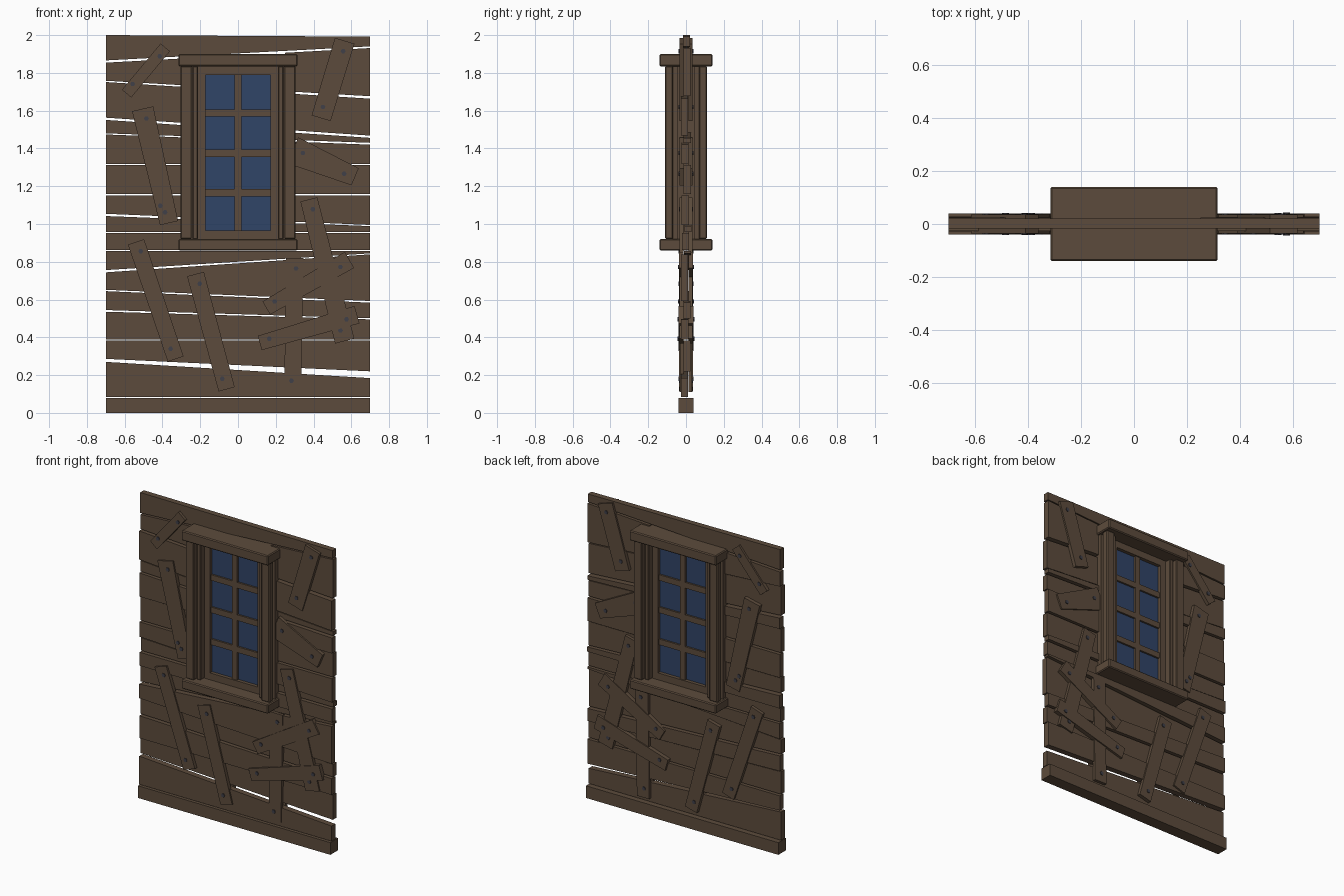
import bpy, bmesh, math, random
from mathutils import Vector
random.seed(4)


def material(name, rgb):
    m = bpy.data.materials.new(name)
    m.diffuse_color = (*rgb, 1)
    return m


WOOD = material("brown_wood", (0.108, 0.071, 0.045))
GLASS = material("navy_glass", (0.030, 0.058, 0.135))
IRON = material("dark_iron", (0.05, 0.05, 0.065))


def prism(name, pts, y0, y1, mat, bevel=0):
    """Extrude an x-z outline between two depths."""
    bm = bmesh.new()
    a = [bm.verts.new((x, y0, z)) for x, z in pts]
    b = [bm.verts.new((x, y1, z)) for x, z in pts]
    n = len(pts)
    bm.faces.new(a)
    bm.faces.new(b[::-1])
    for i in range(n):
        bm.faces.new((a[i], a[(i + 1) % n], b[(i + 1) % n], b[i]))
    bmesh.ops.recalc_face_normals(bm, faces=bm.faces)
    me = bpy.data.meshes.new(name)
    bm.to_mesh(me)
    bm.free()
    me.materials.append(mat)
    ob = bpy.data.objects.new(name, me)
    bpy.context.collection.objects.link(ob)
    if bevel:
        mod = ob.modifiers.new("bevel", "BEVEL")
        mod.width = bevel
        mod.segments = 1
    return ob


def box(name, x0, x1, y0, y1, z0, z1, mat=WOOD, bevel=0):
    return prism(name, [(x0, z0), (x1, z0), (x1, z1), (x0, z1)], y0, y1, mat, bevel)


# base beam
box("base_beam", -0.7, 0.7, -0.04, 0.04, 0, 0.08)

# siding planks: gaps between them as (z left, z right, gap left, gap right)
gaps = [
    (0.082, 0.082, .005, .005), (0.278, 0.202, .016, .036), (0.385, 0.385, .006, .006),
    (0.540, 0.498, .009, .006), (0.648, 0.588, .007, .009), (0.750, 0.842, .012, .005),
    (0.860, 0.860, .006, .006), (0.955, 0.955, .007, .007), (1.048, 0.992, .012, .006),
    (1.155, 1.155, .007, .007), (1.315, 1.315, .007, .007), (1.477, 1.425, .006, .010),
    (1.557, 1.462, .012, .012), (1.755, 1.670, .007, .013), (1.860, 1.936, .012, .009),
    (2.000, 1.992, 0, 0)]
for i in range(len(gaps) - 1):
    l0, r0, gl0, gr0 = gaps[i]
    l1, r1, gl1, gr1 = gaps[i + 1]
    bl, br, tl, tr = l0 + gl0 / 2, r0 + gr0 / 2, l1 - gl1 / 2, r1 - gr1 / 2
    lo = lambda x: bl + (br - bl) * (x + 0.7) / 1.4
    hi = lambda x: tl + (tr - tl) * (x + 0.7) / 1.4
    # planks stop at the window posts
    spans = [(-0.7, -0.25), (0.25, 0.7)] if 7 <= i <= 13 else [(-0.7, 0.7)]
    off = (0.008 if i % 2 else -0.006) + random.uniform(-0.003, 0.003)
    if i == 14:
        off = 0.002
    for a, b in spans:
        prism(f"siding_plank_{i}", [(a, lo(a)), (b, lo(b)), (b, hi(b)), (a, hi(a))],
              off - 0.019, off + 0.019, WOOD)

# patch boards on both faces: x1, z1, x2, z2, width1, width2, outer depth
boards = [
    (-.385, 1.935, -.590, 1.690, .064, .064, .035), (.565, 1.970, .440, 1.560, .108, .105, .035),
    (-.505, 1.610, -.365, 1.005, .115, .098, .037), (.290, 1.390, .620, 1.250, .150, .098, .035),
    (-.540, 0.905, -.330, 0.285, .090, .088, .036), (-.225, 0.735, -.060, 0.125, .092, .088, .036),
    (.375, 1.130, .565, 0.380, .092, .105, .034), (.300, 0.820, .290, 0.110, .092, .090, .032),
    (.150, 0.555, .590, 0.810, .080, .098, .038), (.115, 0.370, .630, 0.520, .078, .096, .040)]
for i, (x1, z1, x2, z2, w1, w2, d) in enumerate(boards):
    p, q = Vector((x1, z1)), Vector((x2, z2))
    u = (q - p).normalized()
    n = Vector((-u.y, u.x))
    quad = [p + n * w1 / 2, p - n * w1 / 2, q - n * w2 / 2, q + n * w2 / 2]
    nails = [p + u * 0.055 + n * 0.008, q - u * 0.06 - n * 0.008]
    if i == 2:
        nails.append(q - u * 0.1 - n * 0.025)
    for s in (-1, 1):
        prism(f"patch_board_{i}", quad, s * 0.012, s * d, WOOD)
        for c in nails:
            ring = [(c.x + .013 * math.cos(k * math.pi / 3), c.y + .013 * math.sin(k * math.pi / 3))
                    for k in range(6)]
            prism("nail", ring, s * (d - 0.004), s * (d + 0.004), IRON)

# window head and sill
box("window_sill", -.315, .315, -.14, .14, .86, .92, WOOD, .006)
box("window_head", -.315, .315, -.14, .14, 1.835, 1.90, WOOD, .006)

# grooved side posts, inner jambs and casing
for s in (-1, 1):
    for f in (-1, 1):
        box("outer_post", *sorted((s * .245, s * .305)), *sorted((f * .068, f * .11)), .92, 1.835, WOOD, .005)
    box("post_core", *sorted((s * .235, s * .285)), -.075, .075, .92, 1.835)
    box("post_rear", *sorted((s * .245, s * .300)), -.045, .045, .92, 1.835)
    box("inner_post", *sorted((s * .213, s * .240)), -.085, .085, .92, 1.835, WOOD, .004)
    box("casing_side", *sorted((s * .172, s * .216)), -.045, .045, .92, 1.835)
box("casing_top", -.172, .172, -.045, .045, 1.79, 1.835)
box("casing_bottom", -.172, .172, -.045, .045, .92, .965)

# glass and glazing bars
box("glass", -.173, .173, -.022, .022, .96, 1.795, GLASS)
box("glazing_bar_upright", -.018, .018, -.037, .037, .965, 1.79)
for z in (1.165, 1.375, 1.588):
    box("glazing_bar_cross", -.172, .172, -.034, .034, z - .019, z + .019)
